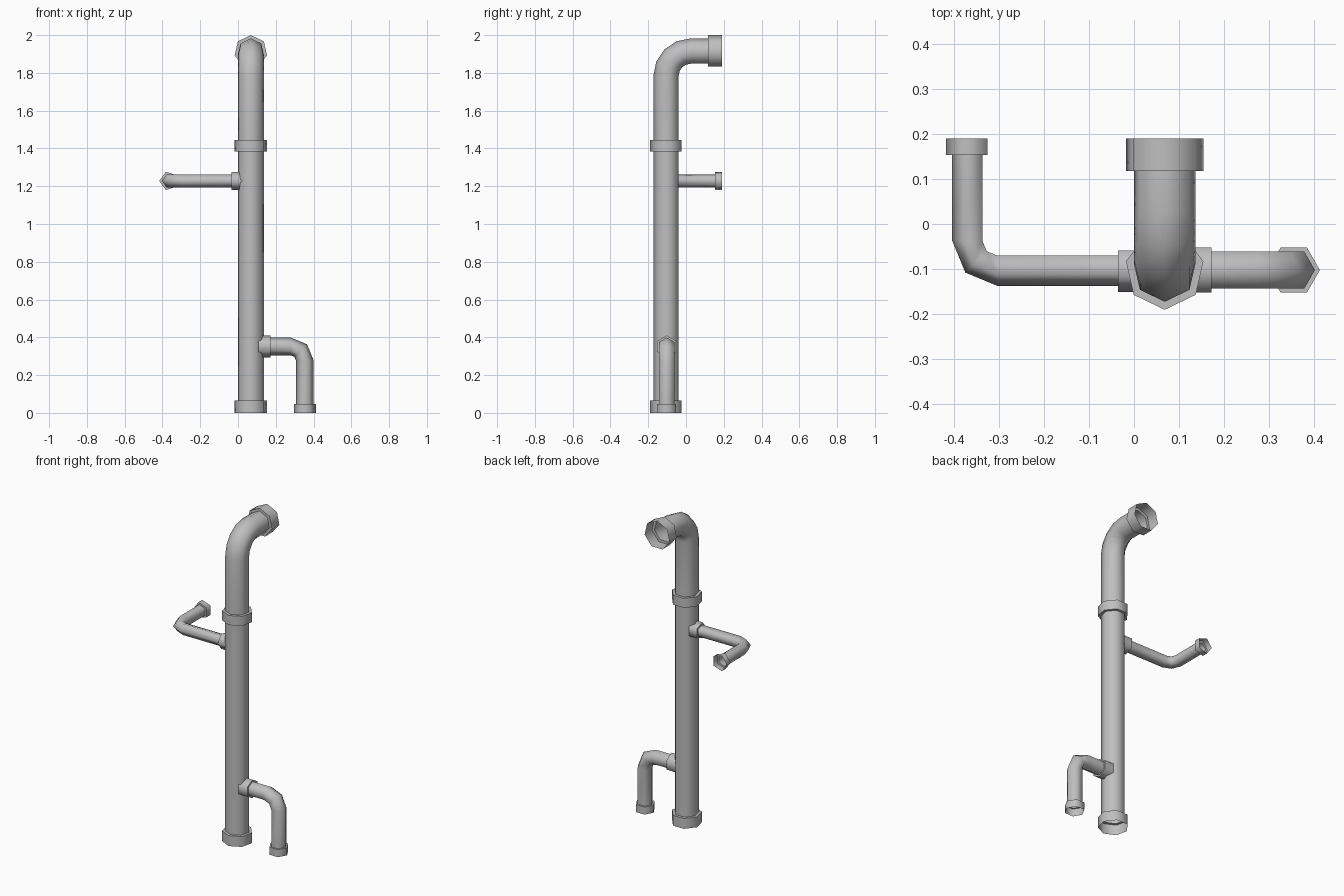
import bpy
import math
from mathutils import Vector

cube = bpy.data.objects.get("Cube")
if cube:
    bpy.data.objects.remove(cube, do_unlink=True)

grey = bpy.data.materials.new("pipe grey")
grey.use_nodes = True
colour = (0.52, 0.52, 0.52, 1)
grey.diffuse_color = colour
bsdf = grey.node_tree.nodes["Principled BSDF"]
bsdf.inputs["Base Color"].default_value = colour
bsdf.inputs["Roughness"].default_value = 0.6


def make_pipe(name, sides, centre, d0, d1, bend, steps, first, last):
    """Sweep a ring along d0, round an elbow about centre, then along d1.
    first and last hold (distance from the elbow, radius) for the straight runs."""
    centre, d0, d1 = Vector(centre), Vector(d0), Vector(d1)
    pipe_radius = first[-1][1]
    stations = [(0, -dist, r) for dist, r in first]
    stations += [(math.pi / 2 * k / steps, 0, pipe_radius) for k in range(steps + 1)]
    stations += [(math.pi / 2, dist, r) for dist, r in last]
    verts, faces = [], []
    for angle, shift, radius in stations:
        tangent = d0 * math.cos(angle) + d1 * math.sin(angle)
        outer = d0 * math.sin(angle) - d1 * math.cos(angle)
        side = tangent.cross(outer)
        middle = centre + outer * bend + tangent * shift
        for i in range(sides):
            a = math.tau * i / sides
            verts.append(middle + (outer * math.cos(a) + side * math.sin(a)) * radius)
    for s in range(len(stations) - 1):
        for i in range(sides):
            j = (i + 1) % sides
            b, t = s * sides, (s + 1) * sides
            faces.append((b + i, b + j, t + j, t + i))
    mesh = bpy.data.meshes.new(name)
    mesh.from_pydata(verts, [], faces)
    mesh.materials.append(grey)
    obj = bpy.data.objects.new(name, mesh)
    bpy.context.collection.objects.link(obj)
    bpy.ops.object.select_all(action="DESELECT")
    obj.select_set(True)
    bpy.context.view_layer.objects.active = obj
    bpy.ops.object.shade_smooth_by_angle(angle=math.radians(76))
    return obj


# Main riser: open foot socket, collar halfway up, elbow to an open rear socket
R, F = 0.0703, 0.088
top = 1.785
make_pipe("main_riser", 7, (0.068, 0.025, top), (0, 0, 1), (0, 1, 0), 0.127, 4,
          [(top, F), (top - 0.065, F), (top - 0.065, R),
           (top - 1.385, R), (top - 1.385, F), (top - 1.445, F), (top - 1.445, R)],
          [(0.092, R), (0.092, F), (0.165, F)])

# Lower branch: collar on the riser, elbow down to a foot socket
R, F = 0.047, 0.058
make_pipe("lower_branch", 6, (0.279, -0.102, 0.277), (1, 0, 0), (0, 0, -1), 0.075, 2,
          [(0.189, F), (0.107, F), (0.107, R)],
          [(0.23, R), (0.23, F), (0.277, F)])

# Upper branch: collar on the riser, elbow back to a rear socket
R, F = 0.037, 0.051
make_pipe("upper_branch", 5, (-0.303, -0.037, 1.228), (-1, 0, 0), (0, 1, 0), 0.063, 2,
          [(0.348, F), (0.268, F), (0.268, R)],
          [(0.19, R), (0.19, F), (0.227, F)])
